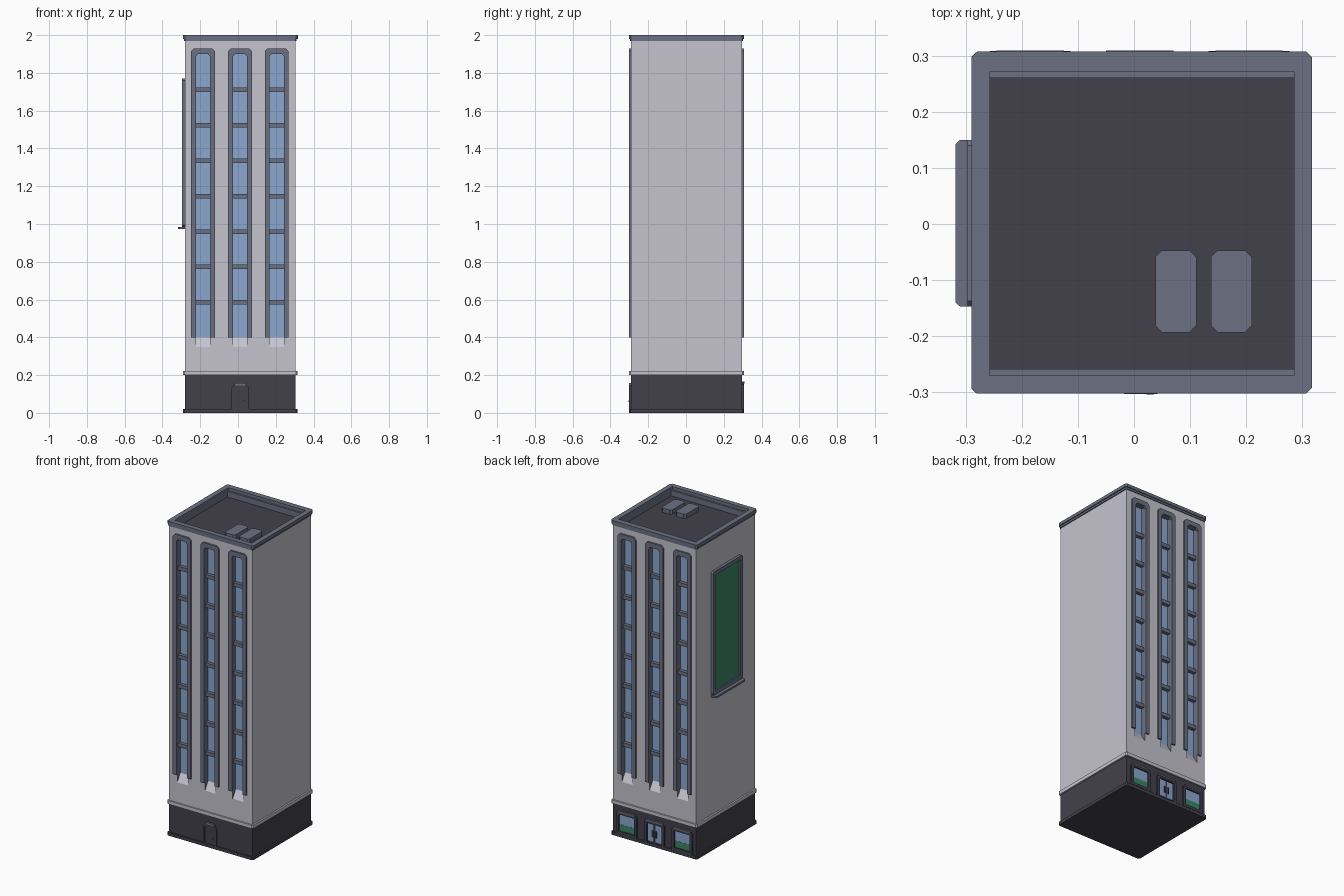
import bpy, bmesh

if "Cube" in bpy.data.objects:
    bpy.data.objects.remove(bpy.data.objects["Cube"])

def material(name, rgb):
    m = bpy.data.materials.new(name)
    m.diffuse_color = (*rgb, 1)
    m.use_nodes = True
    m.node_tree.nodes["Principled BSDF"].inputs["Base Color"].default_value = m.diffuse_color
    return m

WALL = material("pale_wall", (0.56, 0.55, 0.62))
TRIM = material("slate_trim", (0.15, 0.165, 0.225))
DARK = material("dark_charcoal", (0.055, 0.053, 0.073))
GLASS = material("blue_glass", (0.26, 0.39, 0.63))
GREEN = material("green_panel", (0.04, 0.24, 0.13))

CX, CY = 0.0125, 0.0025          # tower centre
X0, X1, Y0, Y1 = -0.28, 0.305, -0.292, 0.297
COLS = (-0.185, 0.01, 0.205)     # bay centres


def prism(name, pts, axis, a, b, mat):
    """Extrude a 2D outline along an axis: z -> (x,y), y -> (x,z), x -> (y,z)."""
    place = {"z": lambda u, v, w: (u, v, w), "y": lambda u, v, w: (u, w, v),
             "x": lambda u, v, w: (w, u, v)}[axis]
    bm = bmesh.new()
    lo = [bm.verts.new(place(u, v, a)) for u, v in pts]
    hi = [bm.verts.new(place(u, v, b)) for u, v in pts]
    bm.faces.new(lo)
    bm.faces.new(hi)
    n = len(pts)
    for i in range(n):
        bm.faces.new((lo[i], lo[(i + 1) % n], hi[(i + 1) % n], hi[i]))
    bmesh.ops.recalc_face_normals(bm, faces=bm.faces)
    me = bpy.data.meshes.new(name)
    bm.to_mesh(me)
    bm.free()
    me.materials.append(mat)
    ob = bpy.data.objects.new(name, me)
    bpy.context.collection.objects.link(ob)
    return ob


def rect(u0, u1, v0, v1, c=0.0):
    """Rectangle outline, optionally with chamfered corners."""
    if not c:
        return [(u0, v0), (u1, v0), (u1, v1), (u0, v1)]
    return [(u0 + c, v0), (u1 - c, v0), (u1, v0 + c), (u1, v1 - c),
            (u1 - c, v1), (u0 + c, v1), (u0, v1 - c), (u0, v0 + c)]


def box(name, x0, x1, y0, y1, z0, z1, mat):
    return prism(name, rect(x0, x1, y0, y1), "z", z0, z1, mat)


def cut(target, cutters):
    for c in cutters:
        mod = target.modifiers.new("cut", "BOOLEAN")
        mod.object, mod.operation, mod.solver = c, "DIFFERENCE", "EXACT"
    dg = bpy.context.evaluated_depsgraph_get()
    me = bpy.data.meshes.new_from_object(target.evaluated_get(dg))
    target.modifiers.clear()
    target.data = me
    for c in cutters:
        bpy.data.objects.remove(c)


def arch(cx, half, z0, z1, c):
    """Points up the left side, over a chamfered top, down the right."""
    return [(cx - half, z0), (cx - half, z1 - c), (cx - half + c, z1),
            (cx + half - c, z1), (cx + half, z1 - c), (cx + half, z0)]


# Tower with tall window recesses and sunken roof
DEPTH = 0.03
tower = box("tower_walls", X0, X1, Y0, Y1, 0.2, 1.98, WALL)
cutters = [box("roof_cutter", -0.257, 0.285, -0.27 + 0.012, 0.272 - 0.012, 1.945, 2.1, WALL)]
for wall_y, s in ((Y0, -1), (Y1, 1)):
    for cx in COLS:
        prof = [(wall_y + s * 0.05, 0.30), (wall_y, 0.35), (wall_y - s * DEPTH, 0.40),
                (wall_y - s * DEPTH, 1.90), (wall_y + s * 0.05, 1.90)]
        cutters.append(prism("recess_cutter", prof, "x", cx - 0.0375, cx + 0.0375, WALL))
cut(tower, cutters)
me = tower.data
me.materials.clear()
for m in (WALL, TRIM, DARK, GLASS):
    me.materials.append(m)
for p in me.polygons:
    c, n = p.center, p.normal
    inside = X0 + 0.005 < c.x < X1 - 0.005 and Y0 + 0.002 < c.y < Y1 - 0.002
    idx = 0
    if inside and 0.3 < c.z < 1.93:
        if abs(n.y) > 0.9:
            idx = 3
        elif abs(n.x) > 0.9 or n.z < -0.5:
            idx = 1
    elif inside and c.z > 1.93:
        idx = 2 if n.z > 0.5 and c.z < 1.96 else 1
    p.material_index = idx

# Window surrounds and floor bars, front and back
for side, wall_y, s in (("front", Y0, -1), ("back", Y1, 1)):
    for cx in COLS:
        outline = arch(cx, 0.063, 0.40, 1.93, 0.015) + arch(cx, 0.0375, 0.40, 1.90, 0.012)[::-1]
        prism(side + "_window_surround", outline, "y", wall_y - s * 0.005, wall_y + s * 0.01, TRIM)
        for i in range(7):
            z = 0.585 + i * 0.1875
            ya, yb = sorted((wall_y - s * 0.032, wall_y - s * 0.008))
            box(side + "_floor_bar", cx - 0.038, cx + 0.038, ya, yb, z - 0.012, z + 0.012, TRIM)

# Roof parapet ring and ledge
parapet = prism("roof_parapet", rect(-0.29, 0.317, -0.302, 0.307, 0.01), "z", 1.98, 2.0, TRIM)
cut(parapet, [box("parapet_cutter", -0.257, 0.285, -0.27, 0.272, 1.9, 2.1, TRIM)])
ledge = prism("parapet_ledge", rect(-0.285, 0.311, -0.297, 0.302, 0.006), "z", 1.968, 1.9805, TRIM)
cut(ledge, [box("ledge_cutter", -0.257, 0.285, -0.258, 0.26, 1.9, 2.1, TRIM)])

# Roof vents
for x in (0.038, 0.137):
    prism("roof_vent", rect(x, x + 0.073, -0.193, -0.047, 0.012), "z", 1.94, 1.972, TRIM)

# Ground floor, plinth and band
box("ground_floor", X0, X1, Y0, Y1, 0.0, 0.2, DARK)
prism("plinth", rect(-0.29, 0.315, -0.301, 0.306, 0.008), "z", 0.0, 0.02, DARK)
prism("stone_band", rect(-0.29, 0.315, -0.301, 0.306, 0.008), "z", 0.2, 0.222, WALL)

# Billboard on the left side
bill = prism("billboard_frame", rect(-0.147, 0.15, 0.985, 1.77, 0.01), "x", -0.297, -0.275, TRIM)
cut(bill, [box("bill_cutter", -0.4, -0.286, -0.122, 0.125, 1.01, 1.745, TRIM)])
box("billboard_panel", -0.288, -0.282, -0.123, 0.126, 1.009, 1.746, GREEN)
prism("billboard_shelf", [(-0.318, -0.14), (-0.31, -0.147), (-0.275, -0.147),
                          (-0.275, 0.15), (-0.31, 0.15), (-0.318, 0.142)], "z", 0.973, 0.985, TRIM)

# Front service door
prism("front_door_surround", arch(0.012, 0.046, 0.0, 0.145, 0.012) + arch(0.012, 0.036, 0.0, 0.135, 0.008)[::-1],
      "y", Y0 + 0.004, Y0 - 0.009, DARK)
box("front_door", -0.024, 0.048, Y0 - 0.004, Y0 + 0.004, 0.0, 0.135, DARK)
box("front_door_hood", -0.018, 0.042, Y0 - 0.011, Y0, 0.145, 0.157, TRIM)
box("front_door_handle", 0.022, 0.036, Y0 - 0.012, Y0, 0.058, 0.066, TRIM)

# Shop windows at the back
for cx in (COLS[0], COLS[2]):
    prism("shop_window_frame", arch(cx, 0.072, 0.02, 0.16, 0.01) + arch(cx, 0.054, 0.036, 0.143, 0.004)[::-1],
          "y", Y1 - 0.004, Y1 + 0.01, DARK)
    box("shop_window_sill", cx - 0.072, cx + 0.072, Y1 - 0.004, Y1 + 0.011, 0.02, 0.037, DARK)
    box("shop_window_glass", cx - 0.055, cx + 0.055, Y1 - 0.004, Y1 + 0.002, 0.078, 0.144, GLASS)
    box("shop_window_panel", cx - 0.055, cx + 0.055, Y1 - 0.004, Y1 + 0.003, 0.036, 0.078, GREEN)
    box("shop_window_hood", cx - 0.06, cx + 0.06, Y1 - 0.004, Y1 + 0.012, 0.155, 0.165, TRIM)

# Double glass door at the back
cx = COLS[1]
prism("shop_door_frame", arch(cx, 0.07, 0.0, 0.16, 0.01) + arch(cx, 0.052, 0.0, 0.143, 0.004)[::-1],
      "y", Y1 - 0.004, Y1 + 0.01, DARK)
box("shop_door_hood", cx - 0.06, cx + 0.06, Y1 - 0.004, Y1 + 0.012, 0.155, 0.165, TRIM)
for s in (-1, 1):
    a, b = sorted((cx + s * 0.007, cx + s * 0.046))
    box("shop_door_glass", a, b, Y1 - 0.004, Y1 + 0.003, 0.03, 0.138, GLASS)
    a, b = sorted((cx + s * 0.008, cx + s * 0.017))
    box("shop_door_handle", a, b, Y1, Y1 + 0.009, 0.06, 0.1, DARK)
